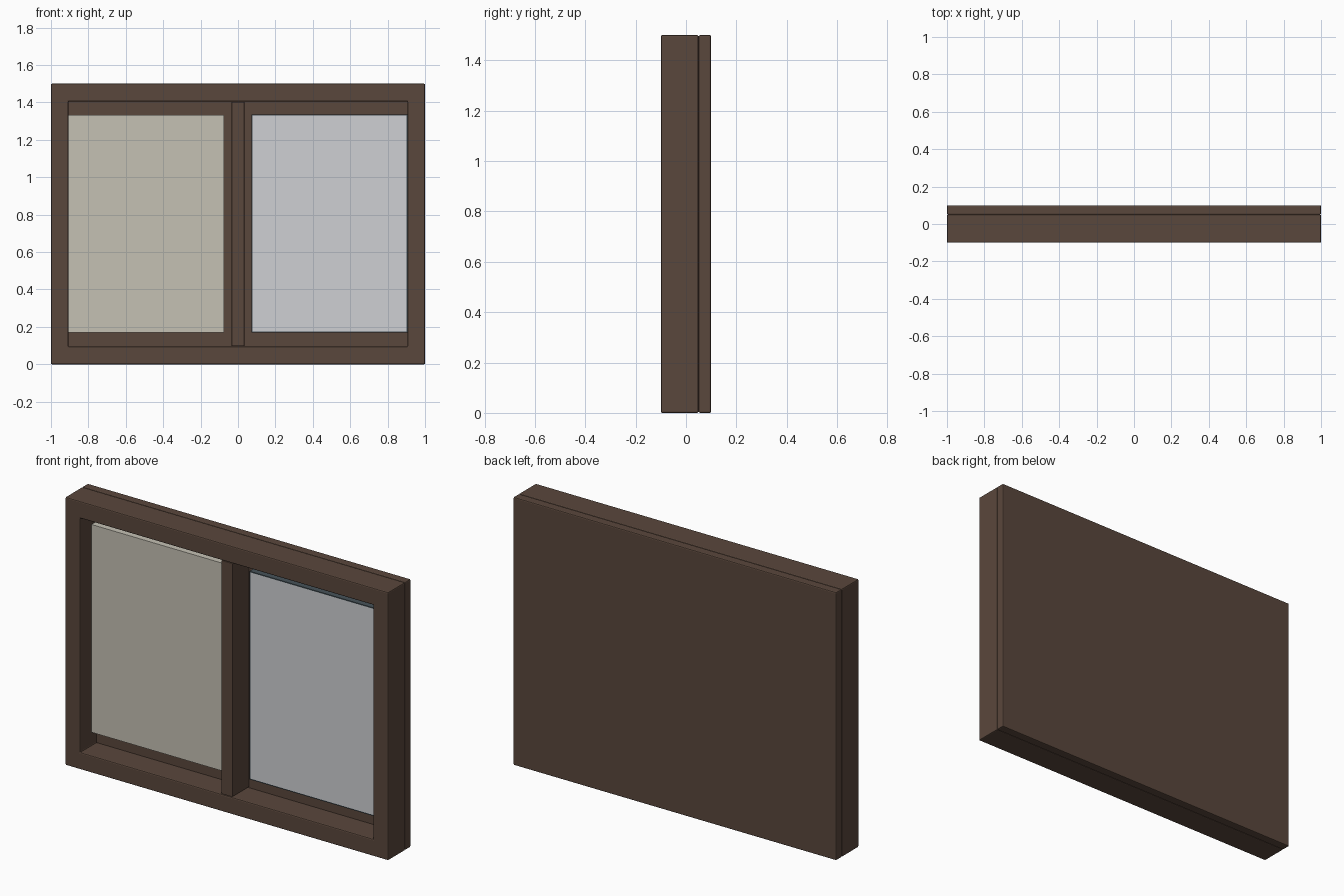
import bpy, bmesh

old = bpy.data.objects.get("Cube")
if old:
    bpy.data.objects.remove(old, do_unlink=True)


def material(name, rgb):
    linear = [((c / 255 + 0.055) / 1.055) ** 2.4 for c in rgb] + [1.0]
    m = bpy.data.materials.new(name)
    m.use_nodes = True
    m.diffuse_color = linear
    bsdf = m.node_tree.nodes["Principled BSDF"]
    bsdf.inputs["Base Color"].default_value = linear
    bsdf.inputs["Roughness"].default_value = 0.6
    return m


WOOD = material("dark brown wood", (90, 71, 60))
SAND = material("warm sand", (197, 193, 180))
PALE = material("pale grey", (207, 208, 211))
SLATE = material("dark slate", (70, 82, 88))


def finish(name, bm, mats, bevel=0):
    bmesh.ops.recalc_face_normals(bm, faces=bm.faces)
    mesh = bpy.data.meshes.new(name)
    bm.to_mesh(mesh)
    bm.free()
    for m in mats:
        mesh.materials.append(m)
    ob = bpy.data.objects.new(name, mesh)
    bpy.context.collection.objects.link(ob)
    if bevel:
        mod = ob.modifiers.new("edge rounding", "BEVEL")
        mod.width = bevel
        mod.segments = 2
    return ob


def box(name, x, y, z, mats, bevel=0, rim=0):
    bm = bmesh.new()
    bmesh.ops.create_cube(bm, size=1)
    for v in bm.verts:
        v.co = [lo + (c + 0.5) * (hi - lo) for c, (lo, hi) in zip(v.co, (x, y, z))]
    if rim:
        # Inset front panel in the second colour
        bm.normal_update()
        front = [f for f in bm.faces if f.normal.y < -0.9]
        bmesh.ops.inset_region(bm, faces=front, thickness=rim)
        for f in front:
            f.material_index = 1
    return finish(name, bm, mats, bevel)


def rectangular_ring(name, outer, inner, y, mats, bevel):
    bm = bmesh.new()

    def loop(rect, depth):
        x0, x1, z0, z1 = rect
        return [bm.verts.new((px, depth, pz))
                for px, pz in ((x0, z0), (x1, z0), (x1, z1), (x0, z1))]

    loops = [loop(outer, y[0]), loop(inner, y[0]), loop(inner, y[1]), loop(outer, y[1])]
    for i in range(4):
        a, b = loops[i], loops[(i + 1) % 4]
        for k in range(4):
            n = (k + 1) % 4
            bm.faces.new((a[k], a[n], b[n], b[k]))
    return finish(name, bm, mats, bevel)


# Frame, backing and central divider
rectangular_ring("frame", (-1, 1, 0, 1.5), (-0.907, 0.907, 0.095, 1.405),
                 (-0.1, 0.05), [WOOD], 0.006)
box("backing_board", (-1, 1), (0.05, 0.1), (0, 1.5), [WOOD], 0.006)
box("divider", (-0.034, 0.034), (-0.099, 0.052), (0.097, 1.403), [WOOD], 0.003)

# Two panels standing in front of the backing
box("right_panel", (-0.915, -0.075), (0.0, 0.035), (0.17, 1.333), [SAND])
box("left_panel", (0.073, 0.906), (-0.003, 0.035), (0.17, 1.335), [SLATE, PALE], rim=0.008)
